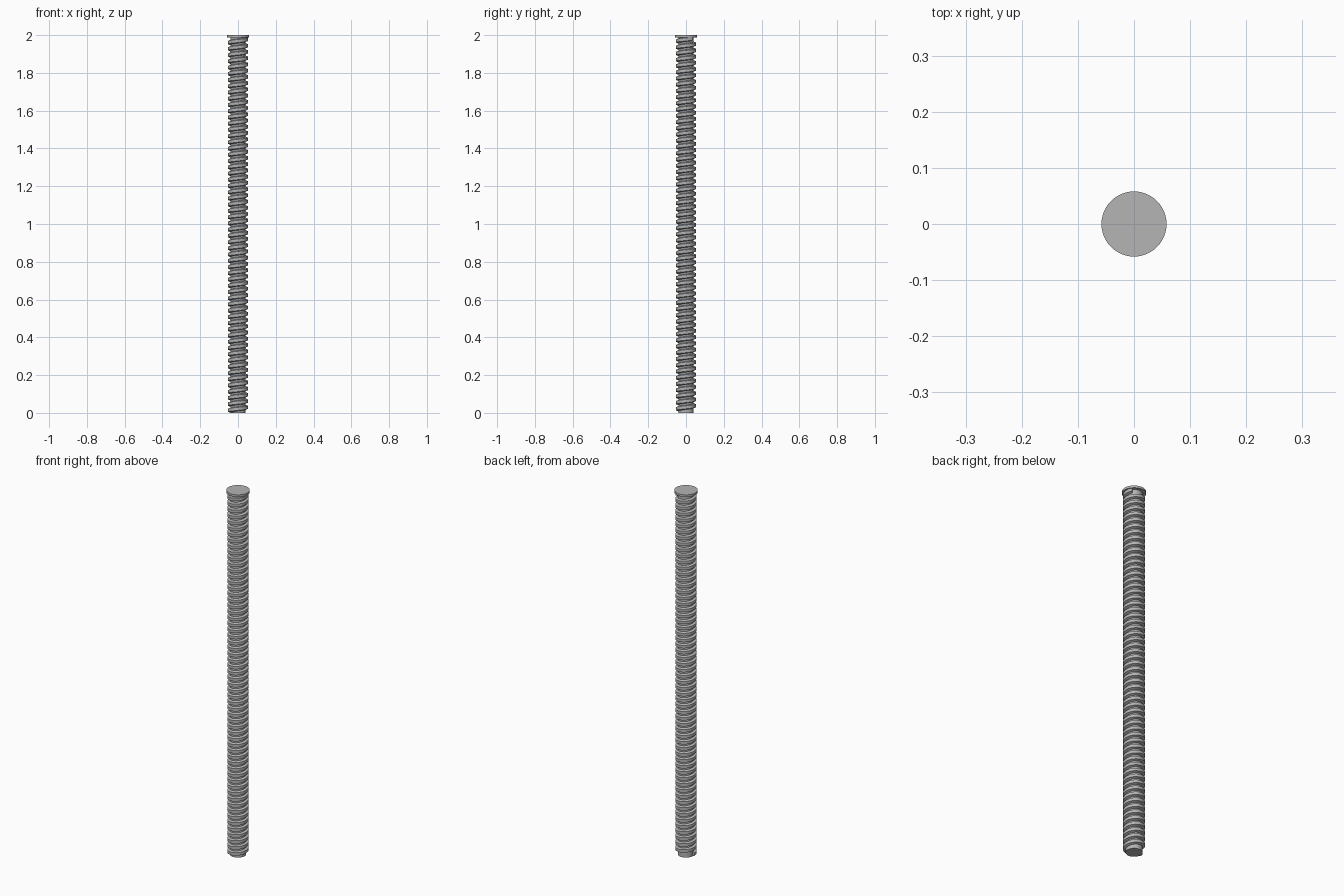
import bpy, bmesh, math

cube = bpy.data.objects.get("Cube")
if cube:
    bpy.data.objects.remove(cube)

steel = bpy.data.materials.new("grey steel")
steel.use_nodes = True
grey = (0.46, 0.46, 0.46, 1)
steel.diffuse_color = grey
steel.node_tree.nodes["Principled BSDF"].inputs["Base Color"].default_value = grey

HEIGHT = 2.0
CAP_R, CAP_H = 0.058, 0.012
CORE_R, THREAD_R = 0.041, 0.053
PITCH = 0.033
STEPS = 36          # segments per turn


def finish(obj):
    obj.data.materials.append(steel)
    bpy.ops.object.select_all(action='DESELECT')
    obj.select_set(True)
    bpy.context.view_layer.objects.active = obj
    bpy.ops.object.shade_smooth_by_angle(angle=math.radians(30))


def cylinder(name, radius, low, high):
    bpy.ops.mesh.primitive_cylinder_add(vertices=48, radius=radius, depth=high - low,
                                        location=(0, 0, (low + high) / 2))
    obj = bpy.context.object
    obj.name = name
    finish(obj)


def helical_thread(name, low, high):
    # Trapezoid section (radius, height) swept along a right-handed helix
    root, crest = PITCH * 0.40, PITCH * 0.24
    section = [(CORE_R - 0.002, -root), (THREAD_R, -crest),
               (THREAD_R, crest), (CORE_R - 0.002, root)]
    bm = bmesh.new()
    rise = high - low - 2 * root
    count = int(rise / PITCH * STEPS)
    previous = first = None
    for i in range(count + 1):
        angle = math.pi + math.tau * i / STEPS
        z = low + root + rise * i / count
        ring = [bm.verts.new((r * math.cos(angle), r * math.sin(angle), z + h))
                for r, h in section]
        if previous:
            for k in range(4):
                n = (k + 1) % 4
                bm.faces.new((previous[k], ring[k], ring[n], previous[n]))
        else:
            first = ring
        previous = ring
    # Blunt thread ends
    bm.faces.new(first)
    bm.faces.new(previous[::-1])
    bmesh.ops.recalc_face_normals(bm, faces=bm.faces)
    mesh = bpy.data.meshes.new(name)
    bm.to_mesh(mesh)
    bm.free()
    obj = bpy.data.objects.new(name, mesh)
    bpy.context.collection.objects.link(obj)
    finish(obj)


# Threaded rod with a thin disc on top
cylinder("rod_core", CORE_R, 0, HEIGHT - CAP_H / 2)
helical_thread("screw_thread", 0, HEIGHT - CAP_H / 2)
cylinder("end_cap", CAP_R, HEIGHT - CAP_H, HEIGHT)
